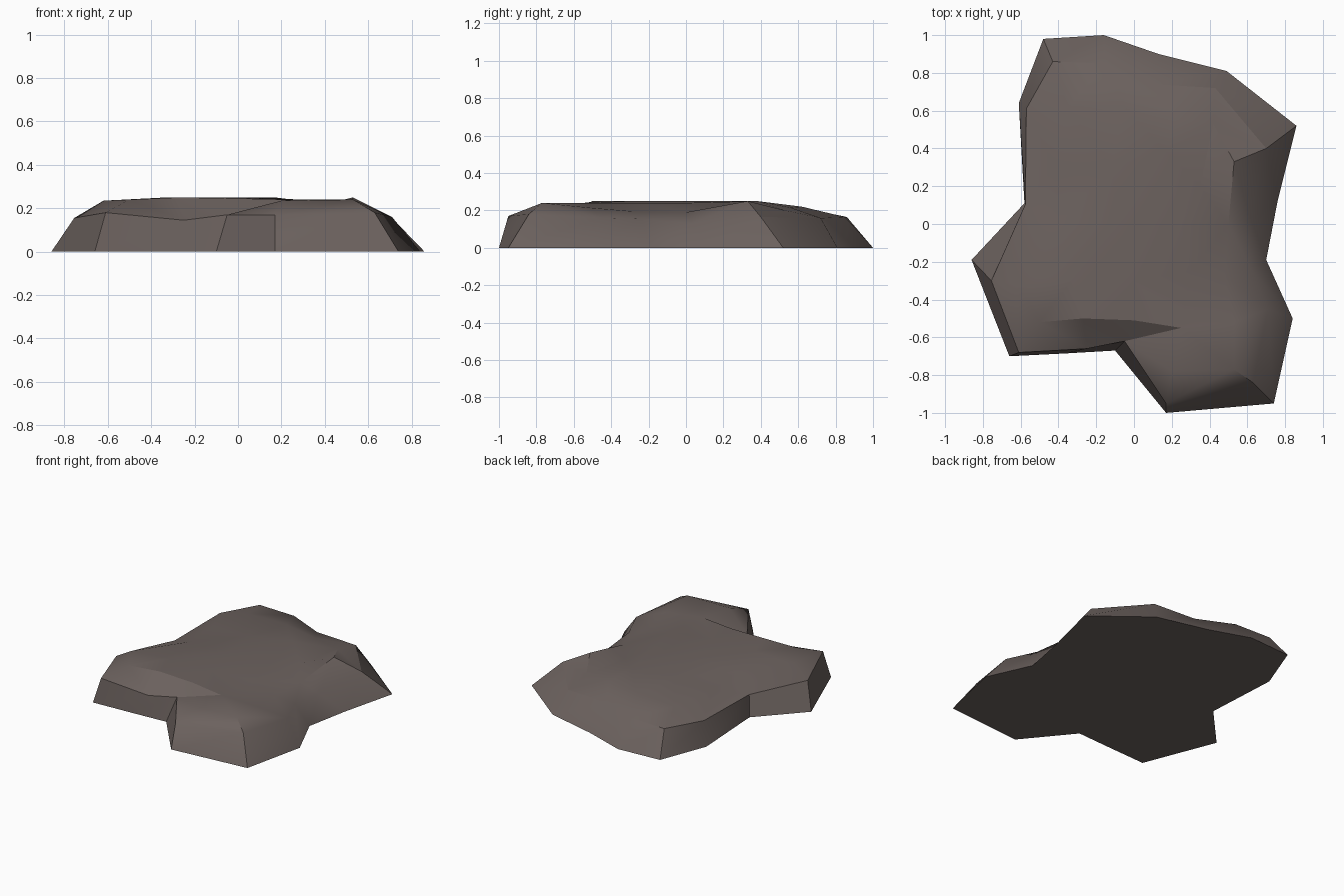
import bpy, bmesh
from mathutils import Vector
from mathutils.geometry import delaunay_2d_cdt

# Footprint on the ground
base = [(-.61, .64), (-.58, .11), (-.86, -.19), (-.66, -.70), (-.36, -.685), (-.10, -.67),
        (.17, -1.0), (.74, -.95), (.84, -.50), (.70, -.19), (.76, .12), (.86, .52),
        (.49, .81), (.13, .90), (-.16, 1.0), (-.48, .98)]

# Rim at the top of the sloping wall, one point for each footprint point
rim = [(-.57, .61, .165), (-.575, .105, .16), (-.755, -.30, .155), (-.61, -.68, .18),
       (-.25, -.66, .145), (-.05, -.62, .17), (.17, -.95, .17), (.63, -.84, .18),
       (.71, -.45, .16), (.62, -.24, .155), (.615, .03, .13), (.70, .40, .165),
       (.43, .72, .16), (.11, .74, .16), (-.15, .85, .165), (-.43, .86, .165)]

# Humps and hollows of the weathered top
humps = [(-.35, .62, .215), (-.05, .62, .22), (.22, .56, .215), (.42, .53, .20),
         (-.42, .30, .22), (-.12, .30, .235), (.17, .38, .25), (.35, .20, .205), (.53, .33, .25),
         (-.40, 0, .235), (-.08, 0, .25), (.25, 0, .24), (.50, 0, .19),
         (-.62, -.32, .235), (-.33, -.30, .25), (0, -.30, .25), (.30, -.25, .24), (.48, -.28, .195),
         (-.50, -.52, .24), (-.27, -.50, .25), (0, -.51, .245), (.25, -.55, .24), (.53, -.52, .215),
         (.20, -.78, .235), (.53, -.77, .24)]

n = len(base)
bm = bmesh.new()
low = [bm.verts.new((x, y, 0)) for x, y in base]
top = [bm.verts.new(p) for p in rim + humps]

# Underside and sloping wall
bm.faces.new(low[::-1])
for i in range(n):
    j = (i + 1) % n
    bm.faces.new((low[i], low[j], top[j], top[i]))

# Uneven top surface, triangulated inside the rim
pts = [Vector(p[:2]) for p in rim + humps]
res = delaunay_2d_cdt(pts, [(i, (i + 1) % n) for i in range(n)], [], 1, 1e-5)
for f in res[2]:
    bm.faces.new([top[res[3][k][0]] for k in f])
bmesh.ops.recalc_face_normals(bm, faces=bm.faces[:])

mesh = bpy.data.meshes.new("flat_rock")
bm.to_mesh(mesh)
bm.free()
rock = bpy.data.objects.new("flat_rock", mesh)
bpy.context.collection.objects.link(rock)

stone = bpy.data.materials.new("brown_grey_stone")
stone.diffuse_color = (.15, .122, .113, 1)
mesh.materials.append(stone)

# Smooth shading with sharp rim edges
bpy.context.view_layer.objects.active = rock
rock.select_set(True)
bpy.ops.object.shade_smooth_by_angle(angle=.52)
